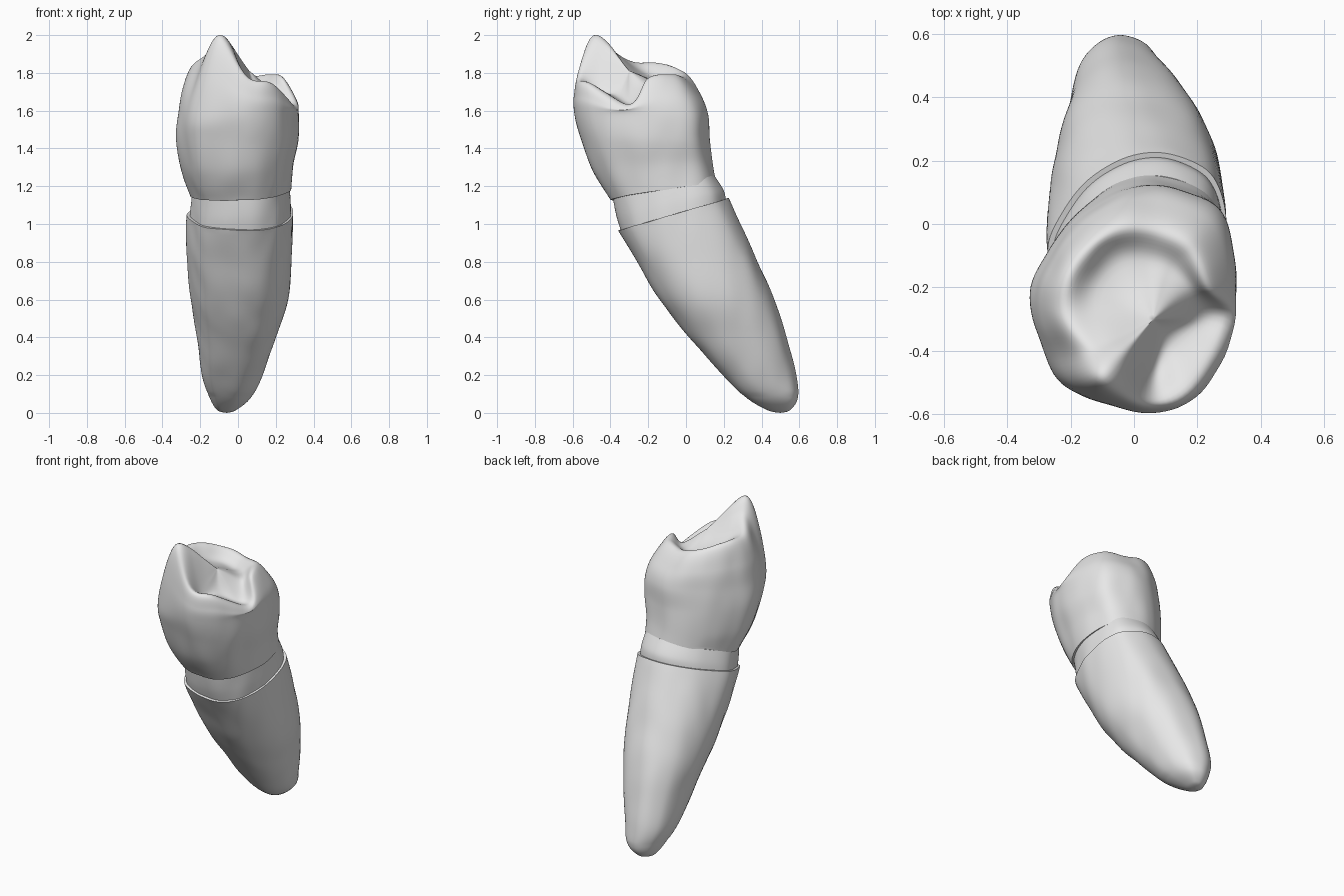
import bpy, bmesh, math
from mathutils import Vector, noise

cube = bpy.data.objects.get("Cube")
if cube:
    bpy.data.objects.remove(cube, do_unlink=True)

ivory = bpy.data.materials.new("pale_grey")
ivory.use_nodes = True
ivory.diffuse_color = (0.8, 0.8, 0.8, 1)
ivory.node_tree.nodes["Principled BSDF"].inputs["Base Color"].default_value = (0.8, 0.8, 0.8, 1)

# Cross-section shared by all parts, unit size, counter-clockwise from the +x side
OUTLINE = [(1, .3), (.83, .79), (.35, 1), (-.1, .97), (-.55, .72), (-.85, .35),
           (-1, -.04), (-.86, -.5), (-.6, -.83), (.17, -1), (.67, -.81), (.95, -.33)]
COUNT = len(OUTLINE)


def section(z, x0, x1, y0, y1, tilt_x=0, tilt_y=0, lean=0):
    """Outline fitted to a box at height z, tilted, its back leaning to -x."""
    cx, cy, rx, ry = (x0 + x1) / 2, (y0 + y1) / 2, (x1 - x0) / 2, (y1 - y0) / 2
    return [Vector((cx + (u - lean * max(v, 0)) * rx, cy + v * ry, z + u * tilt_x + v * tilt_y))
            for u, v in OUTLINE]


def spline(a, b, c, d, t):
    """Catmull-Rom point between b and c."""
    return b + (c - a) * (t / 2) + (a * 2 - b * 5 + c * 4 - d) * (t * t / 2) \
        + ((b - c) * 3 + d - a) * (t ** 3 / 2)


def refine_ring(ring, steps):
    return [spline(ring[i - 1], ring[i], ring[(i + 1) % COUNT], ring[(i + 2) % COUNT], s / steps)
            for i in range(COUNT) for s in range(steps)]


def refine_rows(rows, steps):
    ends = [rows[0]] + rows + [rows[-1]]
    out = []
    for i in range(len(rows) - 1):
        for s in range(steps):
            out.append([spline(*p, s / steps) for p in zip(*ends[i:i + 4])])
    return out + [rows[-1]]


def loft(name, rings, around=8, along=8, rough=0.0, cap_end=False):
    """Smooth skin through the rings, first ring capped flat."""
    rows = refine_rows([refine_ring(r, around) for r in rings], along)
    bm = bmesh.new()
    grid = [[bm.verts.new(p) for p in row] for row in rows]
    n = len(grid[0])
    for low, high in zip(grid, grid[1:]):
        for i in range(n):
            j = (i + 1) % n
            bm.faces.new((low[i], low[j], high[j], high[i]))
    bm.faces.new(grid[0])
    if cap_end:
        bm.faces.new(grid[-1])
    bmesh.ops.remove_doubles(bm, verts=bm.verts, dist=0.0005)
    bmesh.ops.recalc_face_normals(bm, faces=bm.faces)
    # Gentle organic unevenness, stretched along the length
    bm.normal_update()
    moves = [(v, v.normal * rough * noise.noise(Vector((v.co.x * 9, v.co.y * 9, v.co.z * 4))))
             for v in bm.verts if v.co.z > 0.1]
    for v, move in moves:
        v.co += move
    mesh = bpy.data.meshes.new(name)
    bm.to_mesh(mesh)
    bm.free()
    mesh.materials.append(ivory)
    obj = bpy.data.objects.new(name, mesh)
    bpy.context.collection.objects.link(obj)
    bpy.ops.object.select_all(action='DESELECT')
    obj.select_set(True)
    bpy.context.view_layer.objects.active = obj
    bpy.ops.object.shade_smooth_by_angle(angle=math.radians(45))


def point_ring(points):
    return [Vector(p) for p in points]


# Root: leaning cone with a ledge at the top and a blunt tip
loft("root", [
    section(1.05, -.27, .29, -.36, .22, 0, .085),
    section(.85, -.275, .29, -.26, .33, 0, .05, .12),
    section(.6, -.25, .27, -.125, .455, 0, .02, .28),
    section(.4, -.215, .21, .015, .53, 0, 0, .35),
    section(.2, -.19, .135, .195, .58, 0, 0, .35),
    section(.08, -.15, .07, .32, .59, 0, 0, .2),
    section(.015, -.11, -.01, .43, .55),
    [Vector((-.06, .5, 0))] * COUNT,
], rough=0.005)

# Neck: narrow band between root and crown
loft("neck", [
    section(1.02, -.255, .278, -.335, .205, 0, .085),
    section(1.1, -.25, .277, -.365, .195, .01, .07),
    section(1.2, -.238, .268, -.39, .148, .01, .05),
], rough=0.005, cap_end=True)

# Crown: bulging wall, then cusp ridge, inner slopes and basin
wall = section(1.58, -.32, .318, -.588, .112)
ridge = point_ring([
    (.24, -.2, 1.77), (.18, -.07, 1.79), (.08, -.02, 1.78), (-.03, -.01, 1.8),
    (-.13, -.06, 1.83), (-.21, -.16, 1.85), (-.23, -.28, 1.85), (-.165, -.4, 1.9),
    (-.1, -.5, 1.99), (.05, -.565, 1.78), (.18, -.51, 1.745), (.29, -.3, 1.635)])
slopes = point_ring([
    (.17, -.21, 1.73), (.11, -.14, 1.74), (.04, -.12, 1.74), (-.03, -.12, 1.75),
    (-.09, -.16, 1.77), (-.12, -.22, 1.8), (-.12, -.29, 1.84), (-.09, -.37, 1.9),
    (-.03, -.42, 1.94), (.05, -.46, 1.73), (.11, -.37, 1.68), (.2, -.29, 1.65)])
middle = Vector((.06, -.3, 1.81))
shoulder = [a.lerp(b, .5) + Vector((a.x, a.y - middle.y, 0)) * .06 for a, b in zip(wall, ridge)]
base = section(1.165, -.25, .278, -.4, .155, .015, .04)
# Margin rises on the back right
for i, rise in zip((3, 4, 5), (.01, .03, .02)):
    base[i].z += rise
loft("crown", [
    base,
    section(1.3, -.3, .288, -.495, .135, .01, .02),
    section(1.45, -.328, .316, -.555, .12),
    wall,
    shoulder,
    ridge,
    slopes,
    [middle] * COUNT,
], rough=0.006)
